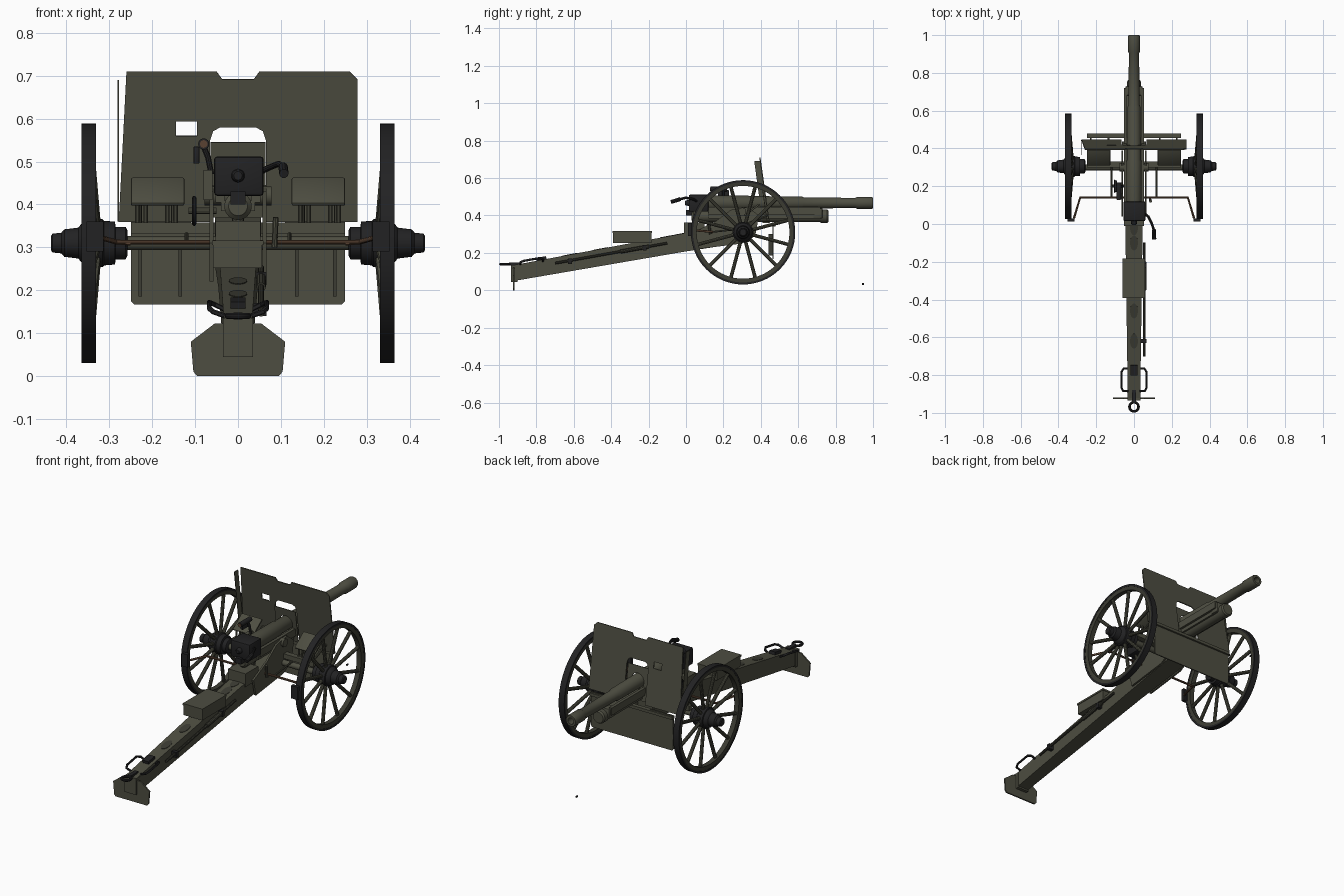
import bpy, bmesh, math
from mathutils import Vector, Matrix

if "Cube" in bpy.data.objects:
    bpy.data.objects.remove(bpy.data.objects["Cube"])


def material(name, col):
    m = bpy.data.materials.new(name)
    m.diffuse_color = (*col, 1)
    m.use_nodes = True
    m.node_tree.nodes["Principled BSDF"].inputs["Base Color"].default_value = m.diffuse_color
    return m


OLIVE = material("olive paint", (0.075, 0.075, 0.053))
DARK = material("dark olive", (0.045, 0.045, 0.033))
BLACK = material("black steel", (0.016, 0.016, 0.017))
BROWN = material("brown rod", (0.10, 0.055, 0.032))


def finish(o, mat):
    o.data.materials.clear()
    o.data.materials.append(mat)
    bpy.ops.object.select_all(action='DESELECT')
    o.select_set(True)
    bpy.context.view_layer.objects.active = o
    bpy.ops.object.shade_smooth_by_angle(angle=math.radians(35))
    return o


def from_bm(name, bm, mat):
    bmesh.ops.recalc_face_normals(bm, faces=bm.faces)
    me = bpy.data.meshes.new(name)
    bm.to_mesh(me)
    bm.free()
    o = bpy.data.objects.new(name, me)
    bpy.context.collection.objects.link(o)
    return finish(o, mat)


def box(name, x, y, z, mat=OLIVE, tilt=0, bevel=0):
    """Box from (min, max) ranges, tilted about x through its centre."""
    bm = bmesh.new()
    bmesh.ops.create_cube(bm, size=1)
    c = [(a + b) / 2 for a, b in (x, y, z)]
    s = [b - a for a, b in (x, y, z)]
    bmesh.ops.scale(bm, vec=s, verts=bm.verts)
    if bevel:
        bmesh.ops.bevel(bm, geom=bm.edges[:], offset=bevel, segments=2, affect='EDGES', profile=0.5)
    bmesh.ops.transform(bm, matrix=Matrix.Translation(c) @ Matrix.Rotation(tilt, 4, 'X'), verts=bm.verts)
    return from_bm(name, bm, mat)


def lathe(name, prof, mat=OLIVE, axis='Y', at=(0, 0, 0), n=32, loop=False):
    """Turned part: prof holds (position along axis, radius)."""
    bm = bmesh.new()
    rings = []
    for t, r in prof:
        ring = []
        for i in range(n):
            a = 2 * math.pi * i / n
            u, v = r * math.cos(a), r * math.sin(a)
            p = (t, u, v) if axis == 'X' else (u, t, v) if axis == 'Y' else (u, v, t)
            ring.append(bm.verts.new(Vector(p) + Vector(at)))
        rings.append(ring)
    for k in range(len(rings) if loop else len(rings) - 1):
        a, b = rings[k], rings[(k + 1) % len(rings)]
        for i in range(n):
            bm.faces.new((a[i], a[(i + 1) % n], b[(i + 1) % n], b[i]))
    if not loop:
        bm.faces.new(rings[0])
        bm.faces.new(rings[-1])
    return from_bm(name, bm, mat)


def curve_obj(name, loops, mat, matrix=None, cyclic=True, flat=0, r=0):
    """Filled plate with holes (flat = half thickness) or round tube (r)."""
    cu = bpy.data.curves.new(name, 'CURVE')
    cu.dimensions = '2D' if flat else '3D'
    if flat:
        cu.fill_mode, cu.extrude = 'BOTH', flat
    else:
        cu.bevel_depth, cu.bevel_resolution, cu.use_fill_caps = r, 3, True
    for pts in loops:
        s = cu.splines.new('POLY')
        s.points.add(len(pts) - 1)
        for p, q in zip(s.points, pts):
            p.co = (q[0], q[1], q[2] if len(q) > 2 else 0, 1)
        s.use_cyclic_u = cyclic
    o = bpy.data.objects.new(name, cu)
    bpy.context.collection.objects.link(o)
    if matrix:
        o.matrix_world = matrix
    bpy.ops.object.select_all(action='DESELECT')
    o.select_set(True)
    bpy.context.view_layer.objects.active = o
    bpy.ops.object.convert(target='MESH')
    return finish(bpy.context.object, mat)


def tube(name, pts, r, mat=BLACK, cyclic=False):
    return curve_obj(name, [pts], mat, cyclic=cyclic, r=r)


def circle(c, r, axis, n=24):
    out = []
    for i in range(n):
        u, v = r * math.cos(2 * math.pi * i / n), r * math.sin(2 * math.pi * i / n)
        d = {'X': (0, u, v), 'Y': (u, 0, v), 'Z': (u, v, 0)}[axis]
        out.append(tuple(a + b for a, b in zip(c, d)))
    return out


# Barrel, with bore, and breech
Z = 0.467
lathe("barrel", [(0.06, .036), (.1, .04), (.33, .04), (.34, .037), (.62, .034), (.63, .030), (.905, .027),
                 (.915, .032), (.99, .032), (1, .029), (1, .017), (.8, .017)], at=(0, 0, Z), n=40)
box("breech_block", (-.056, .06), (.015, .12), (.42, .512), BLACK, bevel=.008)
lathe("breech_plug", [(-.005, .01), (0, .014), (.02, .016)], BLACK, at=(0, 0, Z), n=20)
box("breech_latch", (-.017, .017), (.0, .05), (.40, .43), BLACK)
tube("breech_handle", [(.05, .06, .475), (.075, .04, .487), (.095, .0, .495), (.105, -.03, .488)], .007)
tube("breech_grip", [(.105, -.03, .488), (.107, -.08, .472)], .011)

# Cradle and recoil cylinder
lathe("recoil_cylinder", [(.03, .022), (.04, .032), (.72, .032), (.72, .036), (.755, .036), (.763, .03)],
      at=(0, 0, .396))
for s in (-1, 1):
    x = sorted((s * .036, s * .053))
    box("cradle_rail", x, (.12, .72), (.405, .445))
    box("cradle_web", sorted((s * .03, s * .04)), (.12, .72), (.385, .42))
box("cradle_cap", (-.045, .045), (.68, .73), (.385, .44), bevel=.006)
lathe("trunnion", [(-.078, .022), (.078, .022)], axis='X', at=(0, .3, .42), n=20)

# Trail beam, lofted through three stations (y, bottom, top, half width)
bm = bmesh.new()
rings = [[bm.verts.new(p) for p in ((-w, y, a), (w, y, a), (w, y, b), (-w, y, b))]
         for y, a, b, w in ((-.92, .05, .135, .033), (0, .208, .307, .046), (.34, .26, .37, .054))]
for a, b in zip(rings, rings[1:]):
    for i in range(4):
        bm.faces.new((a[i], a[(i + 1) % 4], b[(i + 1) % 4], b[i]))
bm.faces.new(rings[0])
bm.faces.new(rings[-1])
from_bm("trail", bm, OLIVE)
slope = math.atan2(.172, .92)
for y in (-.02, -.1, -.46, -.62):
    o = lathe("trail_oval", [(-.002, 1), (.002, 1)], DARK, 'Z', n=24)
    o.data.transform(Matrix.Translation((0, y, .307 + y * .187)) @ Matrix.Rotation(slope, 4, 'X')
                     @ Matrix.Diagonal((.021, .04, 1, 1)))
# Carriage cheeks, drawn in the y-z plane
side = Matrix(((0, 0, 1, 0), (1, 0, 0, 0), (0, 1, 0, 0), (0, 0, 0, 1)))
for s in (-1, 1):
    curve_obj("carriage_cheek", [[(.06, .22), (.04, .31), (.16, .37), (.24, .43), (.33, .445), (.39, .40),
                                  (.37, .29), (.3, .25)]], OLIVE,
              Matrix.Translation((s * .062, 0, 0)) @ side, flat=.005)
box("trail_locker", (-.058, .056), (-.39, -.185), (.252, .313))
box("locker_lid", (-.061, .059), (-.393, -.182), (.306, .316))
box("trail_saddle", (-.053, .053), (-.01, .1), (.29, .362))
tube("handspike", [(.054, -.70, .145), (.054, -.10, .252)], .007, DARK)
tube("handspike_grip", [(.054, -.35, .207), (.054, -.2, .234)], .011, DARK)
for y in (-.62, -.22):
    box("handspike_clip", (.03, .066), (y - .01, y + .01), (.222 + y * .18 + .03, .262 + y * .18 + .02), BLACK)

# Spade, towing eye and trail handles
front = Matrix.Rotation(math.pi / 2, 4, 'X')
curve_obj("spade", [[(-.11, .08), (-.055, .122), (.055, .122), (.11, .08), (.104, .01), (.095, 0), (-.095, 0),
                     (-.104, .01)]], OLIVE, Matrix.Translation((0, -.922, 0)) @ front, flat=.004)
box("spade_bracket", (-.035, .035), (-.935, -.90), (.045, .135))
tube("towing_eye", circle((0, -.968, .14), .024, 'Z'), .007, BLACK, True)
box("towing_arm", (-.011, .011), (-.945, -.88), (.132, .148), BLACK)
box("trail_latch", (-.018, .018), (-.80, -.745), (.145, .178), BLACK, tilt=slope)
for s in (-1, 1):
    tube("trail_handle", [(s * .03, -.765, .155), (s * .055, -.765, .167), (s * .067, -.785, .172),
                          (s * .067, -.865, .158), (s * .058, -.885, .15), (s * .03, -.885, .14)], .006)

# Shield: upper plate with notch, gun opening and sight window
tilt = Matrix.Translation((0, .445, .36)) @ Matrix.Rotation(math.atan2(.35, -.05), 4, 'X')


def up(pts):
    return [(x, (z - .36) * 1.01) for x, z in pts]


curve_obj("upper_shield", [
    up([(-.278, .36), (-.26, .71), (-.05, .71), (-.037, .692), (.037, .692), (.05, .71), (.26, .71), (.278, .692),
        (.278, .36), (.065, .36), (.065, .55), (.058, .571), (.042, .58), (-.042, .58), (-.058, .571),
        (-.065, .55), (-.065, .36)]),
    up([(-.144, .56), (-.096, .56), (-.096, .594), (-.144, .594)])], OLIVE, tilt, flat=.003)
curve_obj("shield_wing", [[(.41, .36), (.365, .69), (.398, .69), (.445, .36)]], OLIVE,
          Matrix.Translation((-.279, 0, 0)) @ side, flat=.0015)
curve_obj("inner_shield", [up([(-.064, .37), (.064, .37), (.064, .545), (-.064, .545)]),
                           up([(x, z) for x, _, z in circle((0, 0, Z), .04, 'Y')])], OLIVE,
          Matrix.Translation((0, -.01, 0)) @ tilt, flat=.002)
curve_obj("lower_shield", [[(-.25, .175), (-.25, .36), (-.11, .36), (-.11, .345), (.11, .345), (.11, .36),
                            (.25, .36), (.25, .175), (.242, .167), (-.242, .167)]], OLIVE,
          Matrix.Translation((0, .465, 0)) @ front, flat=.003)
for x in (-.228, -.135, .137, .226):
    box("shield_rib", (x - .004, x + .004), (.44, .466), (.185, .30), DARK)
box("shield_beam", (-.25, .25), (.455, .478), (.34, .356))

# Axle, crew seats
lathe("axle", [(-.3, .016), (.3, .016)], axis='X', at=(0, .3, .31), n=20)
box("axle_beam", (-.25, .25), (.3, .33), (.332, .358))
for s in (-1, 1):
    box("seat", sorted((s * .125, s * .25)), (.302, .402), (.425, .435), tilt=math.radians(37), bevel=.004)
    for x in (.145, .165, .215, .235):
        tube("seat_leg", [(s * x, .318, .345), (s * x, .325, .41)], .005, OLIVE)
    for x in (.15, .23):
        tube("shield_stay", [(s * x, .31, .35), (s * x, .435, .40)], .006, OLIVE)

# Wheels: tyre, felloe, spokes, hub; brakes
for s in (-1, 1):
    c = (0, .305, .31)
    lathe("tyre", [(s * .331, .268), (s * .331, .279), (s * .365, .279), (s * .365, .268)], BLACK, 'X', c, 64, True)
    lathe("felloe", [(s * .334, .248), (s * .332, .269), (s * .364, .269), (s * .361, .248)], DARK, 'X', c, 64, True)
    for k in range(12):
        a = math.radians(15 + 30 * k)
        d = Vector((0, math.cos(a), math.sin(a)))
        tube("spoke", [Vector(c) + d * .035 + Vector((s * .328, 0, 0)),
                       Vector(c) + d * .252 + Vector((s * .346, 0, 0))], .0095, OLIVE)
    lathe("hub", [(s * t, r) for t, r in ((.258, .03), (.262, .038), (.285, .038), (.287, .05), (.312, .052),
          (.316, .056), (.35, .056), (.352, .05), (.366, .044), (.372, .036), (.405, .032), (.412, .024),
          (.432, .022), (.436, .017))], BLACK, 'X', c)
    box("brake_shoe", sorted((s * .314, s * .353)), (.012, .03), (.29, .36), BLACK)
    tube("brake_arm", [(s * .25, .14, .31), (s * .285, .14, .313), (s * .318, .03, .322)], .006, BROWN)
    tube("brake_hanger", [(s * .12, .14, .312), (s * .12, .3, .33)], .005, OLIVE)
tube("brake_bar", [(-.285, .14, .312), (.285, .14, .312)], .006, BROWN)
tube("brake_lever", [(.085, .13, .30), (.088, .12, .37)], .007, OLIVE)

# Sight and laying gear on the left side
box("sight_bracket", (-.08, -.06), (.16, .22), (.41, .48))
tube("sight_arm", [(-.062, .2, .47), (-.07, .2, .51), (-.082, .2, .54)], .007)
lathe("sight_eyepiece", [(.13, .013), (.22, .013)], BLACK, at=(-.08, 0, .541), n=16)
lathe("sight_lens", [(.127, .009), (.131, .009)], BROWN, at=(-.08, 0, .541), n=16)
box("sight_drum", (-.104, -.09), (.17, .23), (.495, .535), BLACK, bevel=.003)
tube("laying_shaft", [(-.115, .2, .385), (-.05, .2, .385)], .008, OLIVE)
tube("handwheel", circle((-.102, .2, .385), .03, 'X'), .005, BLACK, True)
for a in (0, 60, 120):
    d = Vector((0, math.cos(math.radians(a)), math.sin(math.radians(a)))) * .03
    tube("handwheel_spoke", [Vector((-.102, .2, .385)) - d, Vector((-.102, .2, .385)) + d], .003)
tube("elevating_screw", [(0, .1, .28), (0, .14, .39)], .014, DARK)
# Small loose pin lying ahead of the gun
lathe("loose_pin", [(.942, .005), (.953, .005)], BLACK, at=(0, 0, .033), n=12)
